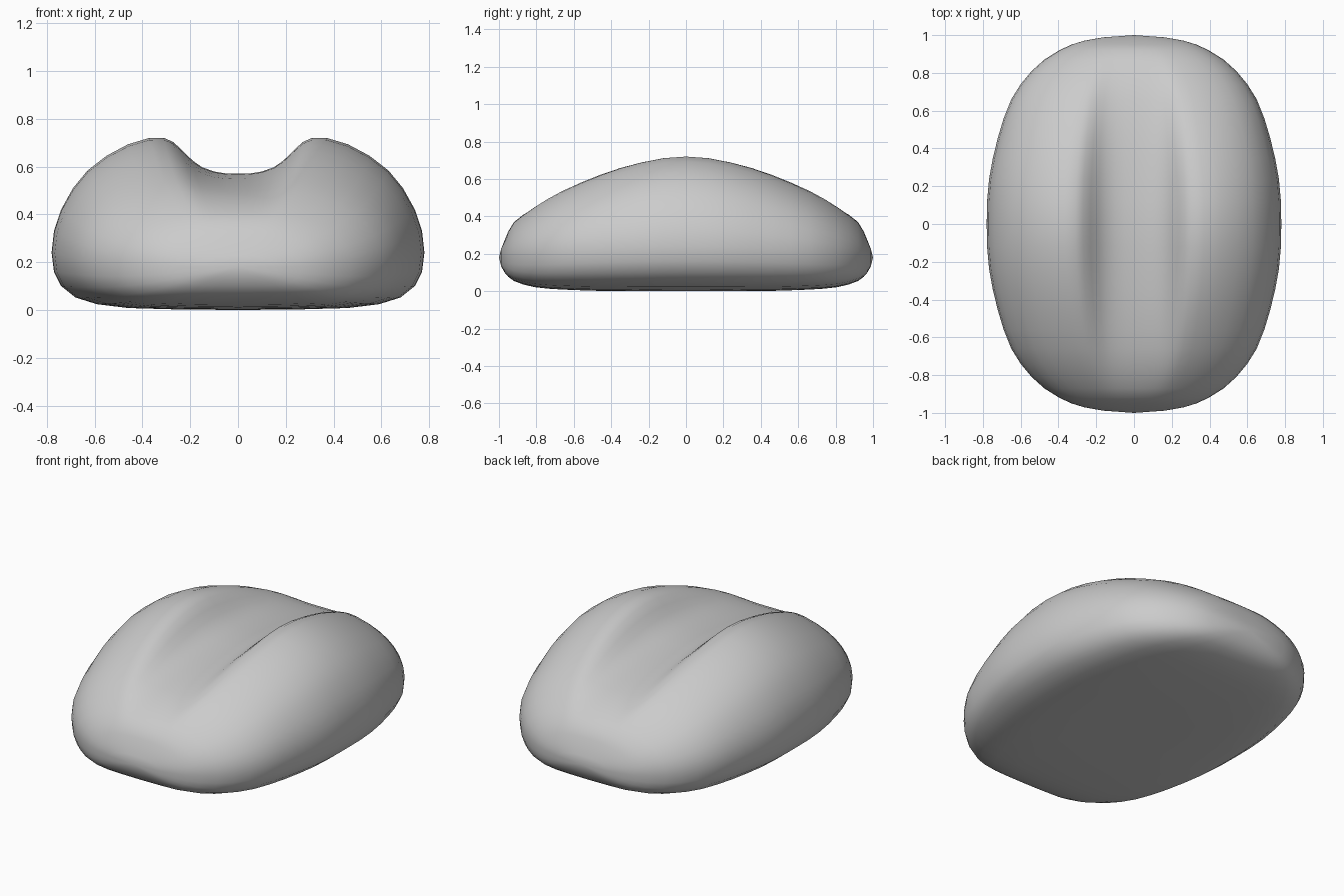
import bpy, bmesh

if "Cube" in bpy.data.objects:
    bpy.data.objects.remove(bpy.data.objects["Cube"])

# Half cross-section at the middle, from groove floor over the lobe to the underside
SECTION = [(0, .57), (.05, .571), (.1, .579), (.15, .597), (.19, .625), (.23, .664),
           (.27, .702), (.31, .72), (.37, .72), (.46, .693), (.55, .645), (.63, .583),
           (.69, .51), (.74, .42), (.77, .33), (.78, .24),
           (.77, .16), (.74, .1), (.68, .052), (.59, .024), (.46, .008), (.25, .002), (0, 0)]
W, T, M = .78, .72, .24

# Stations along y: distance, half width, lobe top, bottom
STATIONS = [(0, .78, .72, 0), (.12, .778, .712, 0), (.24, .767, .69, 0), (.35, .747, .663, .001),
            (.46, .72, .628, .002), (.56, .69, .59, .005), (.66, .65, .547, .009),
            (.74, .6, .505, .014), (.81, .542, .46, .022), (.87, .475, .415, .036),
            (.92, .395, .37, .055), (.95, .33, .32, .077), (.97, .265, .272, .1),
            (.988, .165, .228, .133)]


def ring(y, w, t, b):
    """Closed cross-section: the groove fades to a plain dome toward the ends."""
    g = max(0, 1 - (y / .91) ** 2)
    zm = min(M - .06 * y * y, (t + b) / 2)
    half = []
    for x, z in SECTION:
        u = x / W
        if z >= M:
            h = (z - M) / (T - M)
            plain = max(0, 1 - u ** 2.3) ** .5
            zz = zm + (t - zm) * (plain + (h - plain) * g)
        else:
            zz = b + (zm - b) * z / M
        half.append((u * w, zz))
    return half + [(-x, z) for x, z in half[-2:0:-1]]


# Loft the rings from the front end to the back end
bm = bmesh.new()
stations = [(-1, s) for s in reversed(STATIONS[1:])] + [(1, s) for s in STATIONS]
rings = [[bm.verts.new((x, sign * s[0], z)) for x, z in ring(*s)] for sign, s in stations]
n = len(rings[0])
for a, b in zip(rings, rings[1:]):
    for i in range(n):
        j = (i + 1) % n
        bm.faces.new((a[i], a[j], b[j], b[i]))

# Close both ends to a point
for r, y in ((rings[0], -1), (rings[-1], 1)):
    tip = bm.verts.new((0, y, .18))
    for i in range(n):
        bm.faces.new((r[i], r[(i + 1) % n], tip))

bmesh.ops.recalc_face_normals(bm, faces=bm.faces)
for f in bm.faces:
    f.smooth = True
mesh = bpy.data.meshes.new("grooved_bun")
bm.to_mesh(mesh)
bm.free()
bpy.context.collection.objects.link(bpy.data.objects.new("grooved_bun", mesh))
